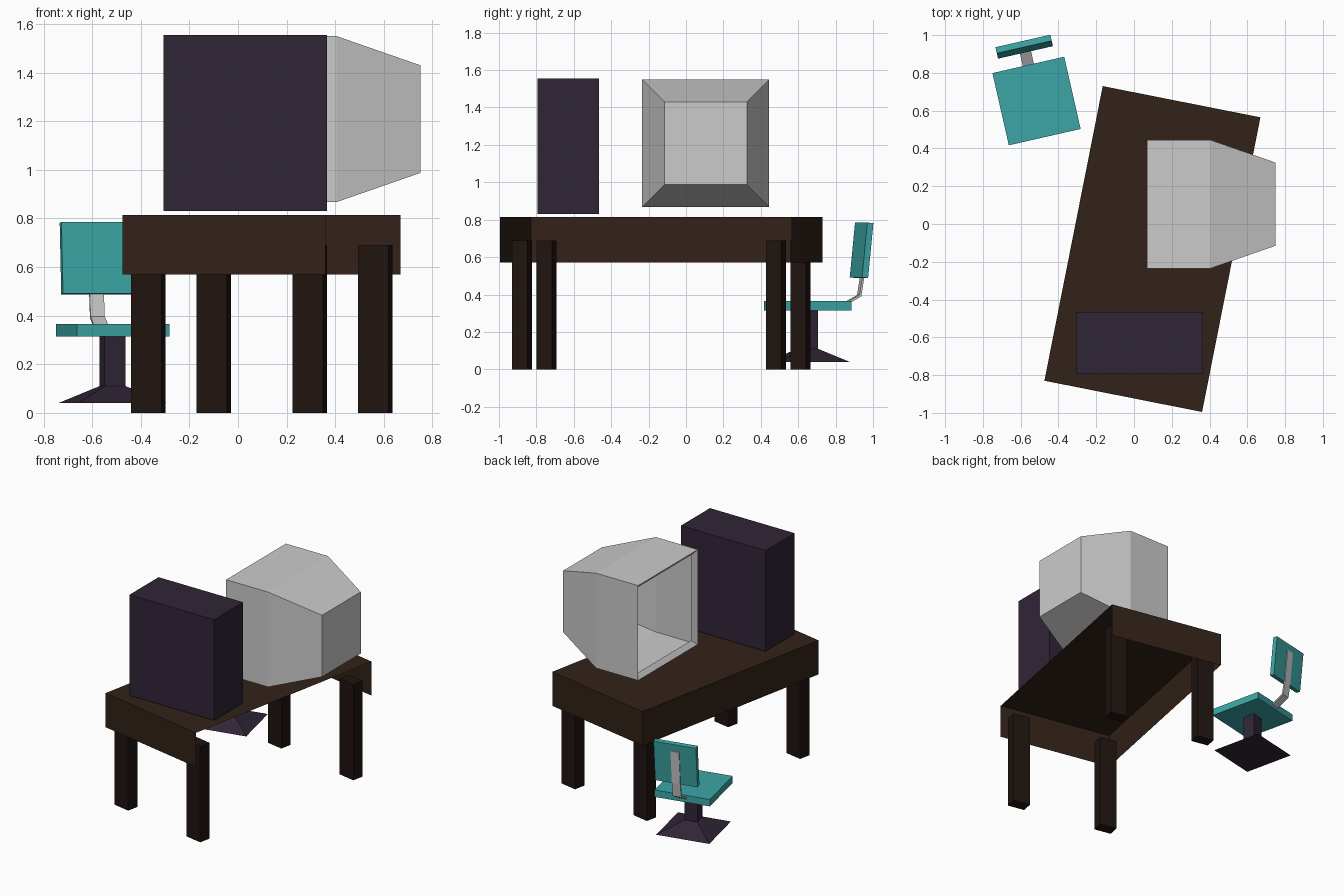
import bpy, bmesh, math
from mathutils import Matrix

if "Cube" in bpy.data.objects:
    bpy.data.objects.remove(bpy.data.objects["Cube"])


def colour(name, rgb):
    m = bpy.data.materials.new(name)
    m.diffuse_color = (*rgb, 1)
    m.use_nodes = True
    m.node_tree.nodes["Principled BSDF"].inputs["Base Color"].default_value = m.diffuse_color
    return m


WOOD = colour("wood", (0.032, 0.016, 0.009))
DARK_WOOD = colour("dark_wood", (0.014, 0.007, 0.005))
PURPLE = colour("purple", (0.030, 0.018, 0.037))
TEAL = colour("teal", (0.045, 0.38, 0.38))


def frame(x, y, degrees):
    return Matrix.Translation((x, y, 0)) @ Matrix.Rotation(math.radians(degrees), 4, 'Z')


def loft(name, rings, mat=None, place=Matrix(), caps=(True, True)):
    """Skin a series of equal-length rings, optionally closing the ends."""
    bm = bmesh.new()
    loops = [[bm.verts.new(p) for p in ring] for ring in rings]
    for a, b in zip(loops, loops[1:]):
        n = len(a)
        for i in range(n):
            j = (i + 1) % n
            bm.faces.new((a[i], a[j], b[j], b[i]))
    for cap, loop in zip(caps, (loops[0], loops[-1])):
        if cap:
            bm.faces.new(loop)
    bmesh.ops.recalc_face_normals(bm, faces=bm.faces)
    me = bpy.data.meshes.new(name)
    bm.to_mesh(me)
    bm.free()
    ob = bpy.data.objects.new(name, me)
    bpy.context.collection.objects.link(ob)
    ob.matrix_world = place
    if mat:
        me.materials.append(mat)
    return ob


def rect_z(x0, x1, y0, y1, z):
    return [(x0, y0, z), (x1, y0, z), (x1, y1, z), (x0, y1, z)]


def rect_x(x, y0, y1, z0, z1):
    return [(x, y0, z0), (x, y1, z0), (x, y1, z1), (x, y0, z1)]


def box(name, x0, x1, y0, y1, z0, z1, mat=None, place=Matrix()):
    return loft(name, [rect_z(x0, x1, y0, y1, z) for z in (z0, z1)], mat, place)


def extrude_x(name, profile, half, mat=None, place=Matrix()):
    return loft(name, [[(x, y, z) for y, z in profile] for x in (-half, half)], mat, place)


# Desk top: thin sheet with aprons on three sides, open on the right and below
desk = frame(0.0975, -0.1325, -11.2)
W, D = 0.4255, 0.795
top = loft("desk_top", [rect_z(-W, W, -D, D, z) for z in (0.57, 0.815)],
           WOOD, desk, caps=(False, True))
bm = bmesh.new()
bm.from_mesh(top.data)
right = [f for f in bm.faces if f.calc_center_median().x > W - 0.01]
bmesh.ops.delete(bm, geom=right, context='FACES')
bm.to_mesh(top.data)
bm.free()

# Desk legs
for sx, side in ((-1, "left"), (1, "right")):
    for sy, end in ((-1, "front"), (1, "back")):
        cx, cy = sx * 0.339, sy * 0.692
        box(f"{end}_{side}_leg", cx - 0.064, cx + 0.064, cy - 0.042, cy + 0.042,
            0, 0.69, DARK_WOOD, desk)

# Computer case
box("computer_case", -0.307, 0.366, -0.795, -0.465, 0.83, 1.555, PURPLE)

# Monitor: hollow shell with sloping rim, straight body and tapered back
loft("monitor", [
    rect_x(0.10, -0.20, 0.41, 0.90, 1.515),
    rect_x(0.07, -0.235, 0.445, 0.867, 1.55),
    rect_x(0.405, -0.235, 0.445, 0.867, 1.55),
    rect_x(0.75, -0.115, 0.325, 0.987, 1.43)], caps=(False, True))

# Chair
chair = frame(-0.516, 0.651, 12.8)
box("seat", -0.195, 0.195, -0.196, 0.196, 0.315, 0.365, TEAL, chair)
extrude_x("backrest", [(0.264, 0.492), (0.297, 0.488), (0.326, 0.781), (0.293, 0.785)],
          0.149, TEAL, chair)
extrude_x("back_strut", [
    (0.19, 0.335), (0.287, 0.39), (0.303, 0.49), (0.326, 0.73),
    (0.318, 0.73), (0.292, 0.49), (0.277, 0.397), (0.19, 0.35)], 0.03, None, chair)
box("pedestal_column", -0.045, 0.045, -0.045, 0.045, 0.10, 0.316, PURPLE, chair)
loft("chair_base", [rect_z(-r, r, -r, r, z) for r, z in ((0.187, 0.04), (0.045, 0.11))],
     PURPLE, chair)
